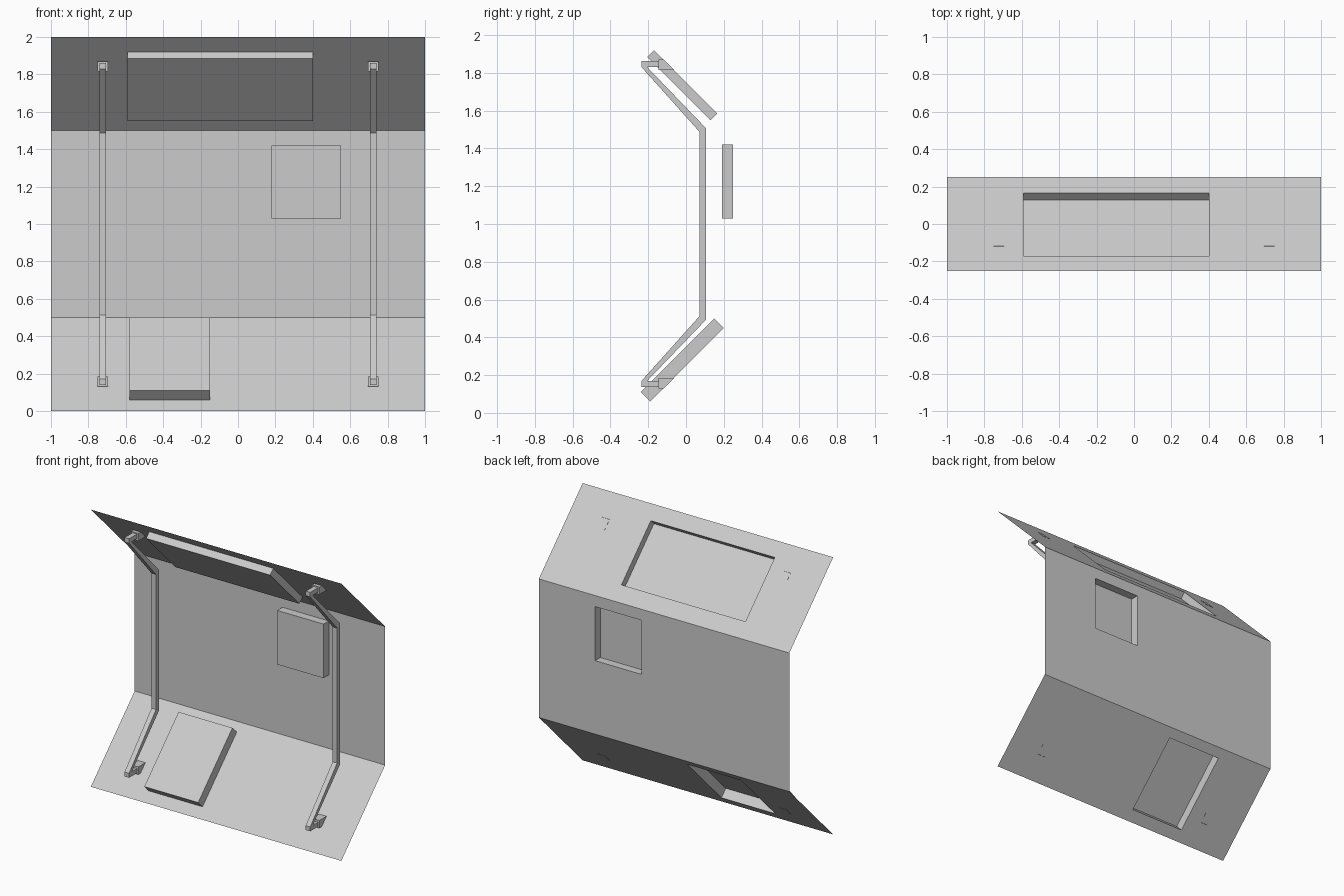
import bpy, bmesh
from mathutils import Vector

if "Cube" in bpy.data.objects:
    bpy.data.objects.remove(bpy.data.objects["Cube"])


def finish(bm, name):
    me = bpy.data.meshes.new(name)
    bm.to_mesh(me)
    bm.free()
    ob = bpy.data.objects.new(name, me)
    bpy.context.collection.objects.link(ob)
    return ob


def wall_panel(name, bottom, top, x0, x1, z0, z1, depth):
    """Single-skin wall section with one block pushed inwards, open at the back."""
    bm = bmesh.new()
    (ya, za), (yb, zb) = bottom, top
    normal = Vector((0, -(zb - za), yb - ya)).normalized()

    def point(x, z):
        return Vector((x, ya + (yb - ya) * (z - za) / (zb - za), z))

    xs, zs = [-1, x0, x1, 1], [za, z0, z1, zb]
    grid = [[bm.verts.new(point(x, z)) for x in xs] for z in zs]
    for j in range(3):
        for i in range(3):
            quad = [grid[j][i], grid[j][i + 1], grid[j + 1][i + 1], grid[j + 1][i]]
            if (i, j) != (1, 1):
                bm.faces.new(quad)
                continue
            raised = [bm.verts.new(v.co + normal * depth) for v in quad]
            bm.faces.new(raised)
            for k in range(4):
                n = (k + 1) % 4
                bm.faces.new([quad[k], quad[n], raised[n], raised[k]])
    return finish(bm, name)


def side_prism(name, outline, x, half_width):
    """Solid made by extruding a (y, z) outline along x."""
    bm = bmesh.new()
    face = bm.faces.new([bm.verts.new((x - half_width, y, z)) for y, z in outline])
    ext = bmesh.ops.extrude_face_region(bm, geom=[face], use_keep_orig=True)
    moved = [v for v in ext["geom"] if isinstance(v, bmesh.types.BMVert)]
    bmesh.ops.translate(bm, verts=moved, vec=(2 * half_width, 0, 0))
    bmesh.ops.recalc_face_normals(bm, faces=bm.faces)
    return finish(bm, name)


def flip(points):
    """Mirror a (y, z) outline about mid height, z = 1."""
    return [(y, 2 - z) for y, z in reversed(points)]


# Wall sections: sloped floor part, upright part, sloped ceiling part
wall_panel("lower_wall", (-.25, 0), (.25, .5), -.58, -.15, .06, .45, .07)
wall_panel("middle_wall", (.25, .5), (.25, 1.5), .18, .55, 1.03, 1.42, .06)
wall_panel("upper_wall", (.25, 1.5), (-.25, 2), -.59, .40, 1.585, 1.92, .05)

# Bent handrails and their wall brackets
outer = [(-.14, 1.862), (-.235, 1.862), (-.235, 1.83), (.072, 1.487)]
inner = [(.105, 1.508), (-.205, 1.83), (-.14, 1.83)]
rail = outer + flip(outer) + flip(inner) + inner
bracket = [(-.145, 1.87), (-.145, 1.815), (-.063, 1.815), (-.118, 1.87)]
for side, x in (("left", -.723), ("right", .723)):
    side_prism(side + "_handrail", rail, x, .018)
    side_prism(side + "_upper_bracket", bracket, x, .029)
    side_prism(side + "_lower_bracket", flip(bracket), x, .029)
